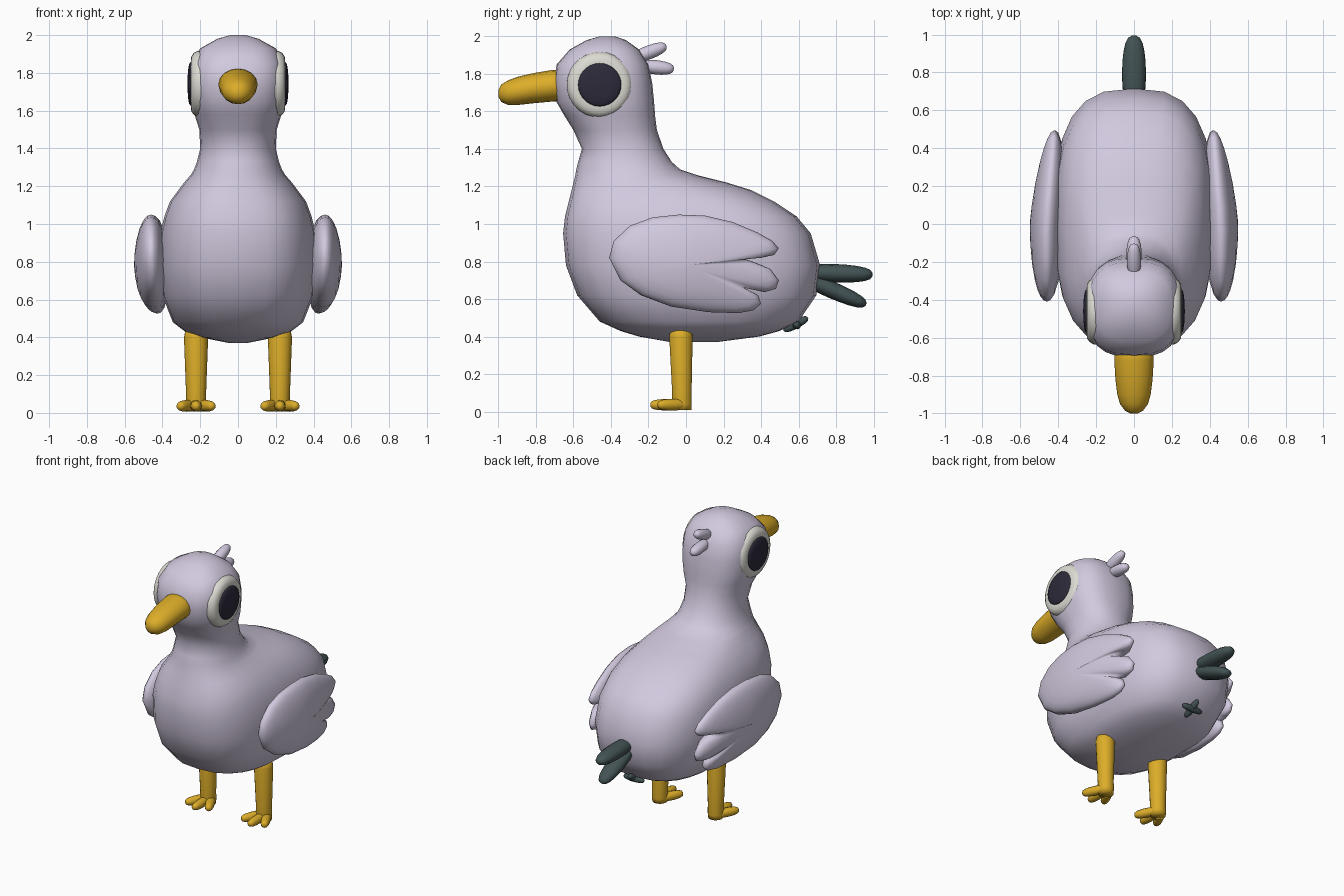
import bpy, bmesh, math
from mathutils import Vector


def material(name, rgb):
    m = bpy.data.materials.new(name)
    m.diffuse_color = (*rgb, 1)
    return m


LILAC = material("lilac", (0.64, 0.58, 0.73))
GOLD = material("gold", (0.72, 0.42, 0.022))
SLATE = material("slate", (0.055, 0.085, 0.088))
WHITE = material("off_white", (0.72, 0.71, 0.65))
BLACK = material("ink", (0.026, 0.023, 0.042))


def finish(name, bm, *mats):
    bmesh.ops.recalc_face_normals(bm, faces=bm.faces)
    for f in bm.faces:
        f.smooth = True
    me = bpy.data.meshes.new(name)
    bm.to_mesh(me)
    bm.free()
    for m in mats:
        me.materials.append(m)
    ob = bpy.data.objects.new(name, me)
    bpy.context.collection.objects.link(ob)
    return ob


def loft(rings):
    """Skin closed rings of points and cap both ends."""
    bm = bmesh.new()
    loops = [[bm.verts.new(p) for p in r] for r in rings]
    n = len(loops[0])
    for a, b in zip(loops, loops[1:]):
        for i in range(n):
            j = (i + 1) % n
            bm.faces.new((a[i], a[j], b[j], b[i]))
    bm.faces.new(loops[0])
    bm.faces.new(loops[-1])
    return bm


def oval(n, power=2.0):
    """Unit superellipse points."""
    pts = []
    for i in range(n):
        a = 2 * math.pi * i / n
        c, s = math.cos(a), math.sin(a)
        pts.append((math.copysign(abs(c) ** (2 / power), c),
                    math.copysign(abs(s) ** (2 / power), s)))
    return pts


def feather(name, start, end, rx, rz, mat, blunt=0.65):
    """Rounded bar between two points; rx is its width, rz its thickness."""
    start, end = Vector(start), Vector(end)
    axis = end - start
    side = Vector((1, 0, 0)) if abs(axis.normalized().x) < 0.9 else Vector((0, 0.8, 0.55)).normalized()
    side = (side - axis * side.dot(axis) / axis.length_squared).normalized()
    up = axis.normalized().cross(side)
    rings = []
    for k in range(11):
        t = math.pi * (0.02 + 0.96 * k / 10)
        c = start + axis * (0.5 - 0.5 * math.cos(t))
        w = math.sin(t) ** blunt
        rings.append([c + side * u * rx * w + up * v * rz * w for u, v in oval(12)])
    return finish(name, loft(rings), mat)


# Body, neck and head: z, front y, back y, half width, squareness
sections = [
    (0.37, -0.08, 0.16, 0.05, 2), (0.40, -0.25, 0.39, 0.20, 2.3),
    (0.43, -0.35, 0.50, 0.28, 2.5), (0.48, -0.46, 0.60, 0.345, 2.7),
    (0.62, -0.58, 0.695, 0.40, 2.8), (0.78, -0.64, 0.715, 0.42, 2.8),
    (0.95, -0.655, 0.665, 0.412, 2.8), (1.04, -0.645, 0.59, 0.39, 2.8),
    (1.12, -0.625, 0.47, 0.36, 2.7), (1.18, -0.61, 0.35, 0.315, 2.5),
    (1.22, -0.60, 0.22, 0.285, 2.3), (1.26, -0.59, 0.06, 0.25, 2.2),
    (1.29, -0.585, -0.03, 0.232, 2.1), (1.33, -0.575, -0.075, 0.217, 2.1),
    (1.40, -0.555, -0.12, 0.20, 2.1), (1.50, -0.60, -0.155, 0.205, 2.2),
    (1.58, -0.65, -0.165, 0.23, 2.5), (1.65, -0.69, -0.17, 0.245, 2.6),
    (1.75, -0.703, -0.18, 0.25, 2.7), (1.85, -0.69, -0.20, 0.242, 2.7),
    (1.93, -0.62, -0.25, 0.20, 2.5), (1.98, -0.53, -0.32, 0.11, 2.2),
    (2.0, -0.46, -0.38, 0.04, 2)]
finish("body", loft([[(w * u, (f + b) / 2 + (b - f) / 2 * v, z) for u, v in oval(24, p)]
                     for z, f, b, w, p in sections]), LILAC)

# Beak: y, centre z, half height, half width
beak = [(-0.62, 1.742, 0.086, 0.104), (-0.72, 1.736, 0.084, 0.104), (-0.82, 1.723, 0.08, 0.098),
        (-0.90, 1.709, 0.075, 0.088), (-0.95, 1.70, 0.065, 0.074), (-0.985, 1.697, 0.046, 0.048),
        (-1.0, 1.696, 0.018, 0.018)]
finish("beak", loft([[(w * u, y, z + h * v) for u, v in oval(16)] for y, z, h, w in beak]), GOLD)

# Wing outline (y, z) with three feather tips along the back edge
outline = [(-0.41, 0.82), (-0.385, 0.91), (-0.30, 0.99), (-0.18, 1.035), (-0.04, 1.05),
           (0.10, 1.045), (0.25, 1.01), (0.38, 0.955), (0.46, 0.91), (0.495, 0.87),
           (0.47, 0.835), (0.40, 0.82), (0.32, 0.812), (0.38, 0.79), (0.45, 0.76),
           (0.495, 0.70), (0.48, 0.655), (0.42, 0.637), (0.31, 0.66), (0.385, 0.62),
           (0.40, 0.575), (0.36, 0.54), (0.28, 0.525), (0.12, 0.53), (-0.08, 0.56),
           (-0.24, 0.62), (-0.35, 0.70)]

# Eye profiles: radius, x
eye_ring = [(0.165, 0.12), (0.176, 0.19), (0.175, 0.213), (0.163, 0.235), (0.145, 0.247),
            (0.12, 0.25), (0.02, 0.25)]
pupil = [(0.113, 0.235), (0.115, 0.252), (0.105, 0.259), (0.07, 0.265), (0.01, 0.268)]

for side, label in ((-1, "left"), (1, "right")):
    # Wing, with notches that fade towards the middle
    rings = []
    for s, sign in [(0.05, -1), (0.4, -1), (0.7, -1), (0.9, -1), (0.98, -1), (1, 1),
                    (0.98, 1), (0.93, 1), (0.85, 1), (0.72, 1), (0.5, 1), (0.25, 1), (0.05, 1)]:
        ring = []
        for y, z in outline:
            z -= 0.78
            plain = 1 / math.hypot(y / 0.43, z / 0.265)
            k = s * (plain + (1 - plain) * s * s)
            y, z = y * k, z * k
            mid = 0.46 - 0.08 * max(0, y) + 0.05 * min(0, z)
            ring.append((side * (mid + sign * 0.09 * math.sqrt(1 - s * s)), y, z + 0.78))
        rings.append(ring)
    finish(label + "_wing", loft(rings), LILAC)

    # Eye and its raised dark pupil
    for part, profile, mat in (("eye", eye_ring, WHITE), ("pupil", pupil, BLACK)):
        finish(f"{label}_{part}", loft([[(side * x, -0.46 + r * u, 1.742 + r * v)
                                         for u, v in oval(28)] for r, x in profile]), mat)

    # Leg: z, radius, centre y
    leg = [(0.008, 0.05, -0.02), (0.04, 0.054, -0.022), (0.10, 0.053, -0.022),
           (0.40, 0.064, -0.027), (0.435, 0.057, -0.027), (0.45, 0.03, -0.027)]
    finish(label + "_leg", loft([[(side * 0.222 + r * u, y + r * v, z) for u, v in oval(14)]
                                 for z, r, y in leg]), GOLD)

    # Three spread toes
    for i, (dx, y) in enumerate(((-0.09, -0.15), (0, -0.19), (0.09, -0.15))):
        x = side * 0.222
        feather(f"{label}_toe_{i + 1}", (x + dx * 0.1, 0.01, 0.038), (x + dx, y, 0.036),
                0.031, 0.031, GOLD, 0.5)

# Crest on the back of the head
feather("upper_crest", (0, -0.29, 1.88), (0, -0.105, 1.95), 0.037, 0.037, LILAC)
feather("lower_crest", (0, -0.25, 1.845), (0, -0.065, 1.825), 0.04, 0.038, LILAC)

# Tail feathers
feather("upper_tail_feather", (0, 0.60, 0.745), (0, 0.995, 0.73), 0.063, 0.049, SLATE)
feather("lower_tail_feather", (0, 0.60, 0.725), (0, 0.96, 0.57), 0.063, 0.045, SLATE)

# Small crossed mark under the tail
feather("vent_bar_across", (-0.08, 0.59, 0.462), (0.08, 0.59, 0.462), 0.022, 0.024, SLATE)
feather("vent_bar_along", (0, 0.52, 0.432), (0, 0.65, 0.50), 0.022, 0.024, SLATE)
